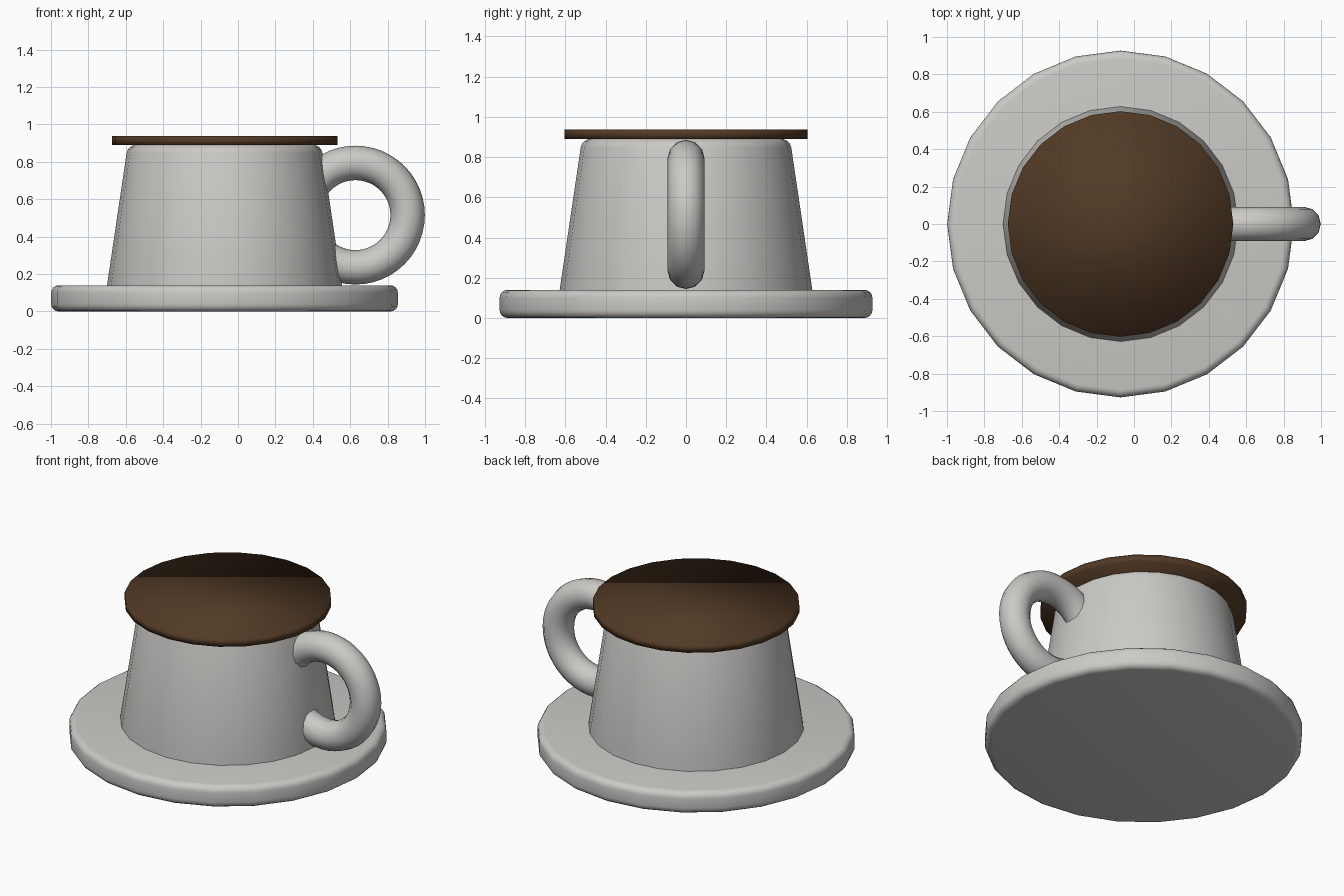
import bpy

old = bpy.data.objects.get("Cube")
if old:
    bpy.data.objects.remove(old, do_unlink=True)

AXIS_X = -0.072   # shared centre of saucer, cup and coffee
SIDES = 24


def material(name, rgb):
    mat = bpy.data.materials.new(name)
    mat.use_nodes = True
    mat.diffuse_color = (*rgb, 1)
    mat.node_tree.nodes["Principled BSDF"].inputs["Base Color"].default_value = (*rgb, 1)
    return mat


ceramic = material("warm white ceramic", (0.6, 0.59, 0.565))
brown = material("coffee brown", (0.085, 0.042, 0.019))


def disc(name, r_bottom, r_top, z_bottom, z_top, mat, bevel=0):
    """Upright tapered cylinder, optionally with rounded rims."""
    bpy.ops.mesh.primitive_cone_add(
        vertices=SIDES, radius1=r_bottom, radius2=r_top, depth=z_top - z_bottom,
        location=(AXIS_X, 0, (z_bottom + z_top) / 2))
    obj = bpy.context.object
    obj.name = name
    obj.data.materials.append(mat)
    if bevel:
        mod = obj.modifiers.new("rounded rims", 'BEVEL')
        mod.width = bevel
        mod.segments = 4
        mod.limit_method = 'ANGLE'
        mod.angle_limit = 0.8
        bpy.ops.object.modifier_apply(modifier=mod.name)
        bpy.ops.object.shade_smooth_by_angle(angle=0.6)
    else:
        bpy.ops.object.shade_smooth()
    return obj


# Saucer, tapered cup and the coffee overhanging the rim
disc("saucer", 0.927, 0.927, 0, 0.14, ceramic, bevel=0.04)
disc("cup", 0.637, 0.517, 0.08, 0.892, ceramic, bevel=0.045)
disc("coffee", 0.603, 0.603, 0.89, 0.937, brown)

# Ring handle sunk into the side of the cup
bpy.ops.mesh.primitive_torus_add(
    major_radius=0.279, minor_radius=0.092, major_segments=48, minor_segments=12,
    location=(0.628, 0, 0.515), rotation=(1.5708, 0, 0))
handle = bpy.context.object
handle.name = "handle"
handle.data.materials.append(ceramic)
bpy.ops.object.shade_smooth()
